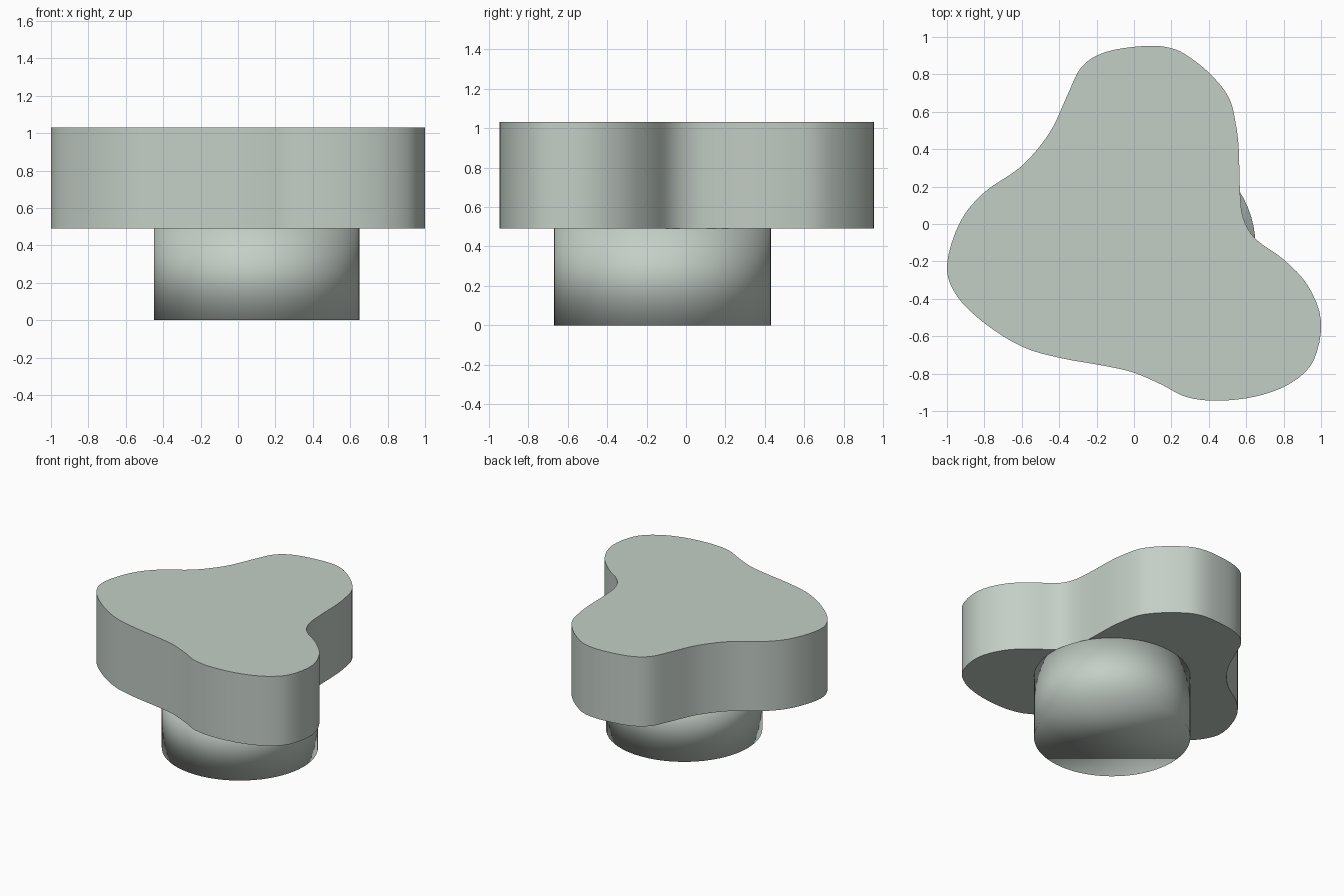
import bpy, bmesh, math
from mathutils import Vector

if "Cube" in bpy.data.objects:
    bpy.data.objects.remove(bpy.data.objects["Cube"])

sage = bpy.data.materials.new("pale_sage_grey")
sage.diffuse_color = (0.55, 0.615, 0.565, 1)
sage.use_nodes = True
sage.node_tree.nodes["Principled BSDF"].inputs["Base Color"].default_value = sage.diffuse_color


def prism(name, outline, z0, z1):
    """Extrude a closed outline from z0 up to z1, smooth shaded."""
    bm = bmesh.new()
    base = bm.faces.new([bm.verts.new((x, y, z0)) for x, y in outline])
    top = bmesh.ops.extrude_face_region(bm, geom=[base], use_keep_orig=True)
    for v in top["geom"]:
        if isinstance(v, bmesh.types.BMVert):
            v.co.z = z1
    bmesh.ops.recalc_face_normals(bm, faces=bm.faces[:])
    for f in bm.faces:
        f.smooth = True
    mesh = bpy.data.meshes.new(name)
    bm.to_mesh(mesh)
    bm.free()
    mesh.materials.append(sage)
    obj = bpy.data.objects.new(name, mesh)
    bpy.context.collection.objects.link(obj)
    return obj


def smooth_loop(points, steps=4):
    """Closed Catmull-Rom curve through the points."""
    p = [Vector(q) for q in points]
    n = len(p)
    out = []
    for i in range(n):
        a, b, c, d = (p[(i + k) % n] for k in (-1, 0, 1, 2))
        for s in range(steps):
            t = s / steps
            out.append(0.5 * (2 * b + (c - a) * t + (2 * a - 5 * b + 4 * c - d) * t * t
                              + (3 * b - a - 3 * c + d) * t ** 3))
    return out


# Three-lobed grip outline, clockwise from the back lobe
lobes = [
    (0.06, 0.952), (0.2, 0.94), (0.3, 0.89), (0.42, 0.79), (0.51, 0.67), (0.545, 0.53),
    (0.56, 0.4), (0.567, 0.17), (0.585, 0.03), (0.65, -0.08), (0.80, -0.19), (0.93, -0.33),
    (1.0, -0.52), (0.96, -0.73), (0.84, -0.85), (0.66, -0.92), (0.45, -0.945), (0.28, -0.925),
    (0.15, -0.86), (0, -0.795), (-0.15, -0.76), (-0.4, -0.715), (-0.6, -0.655), (-0.8, -0.53),
    (-0.95, -0.38), (-1.0, -0.22), (-0.93, 0.01), (-0.8, 0.17), (-0.6, 0.31), (-0.45, 0.49),
    (-0.36, 0.68), (-0.28, 0.84), (-0.15, 0.92),
]
grip = prism("grip", smooth_loop(lobes), 0.49, 1.03)
bpy.context.view_layer.objects.active = grip
grip.select_set(True)
bpy.ops.object.shade_smooth_by_angle(angle=math.radians(30))

# Round stem, softly shaded over its rims
ring = [(0.10 + 0.55 * math.cos(a), -0.12 + 0.55 * math.sin(a))
        for a in (math.tau * i / 64 for i in range(64))]
prism("stem", ring, 0.0, 0.49)
